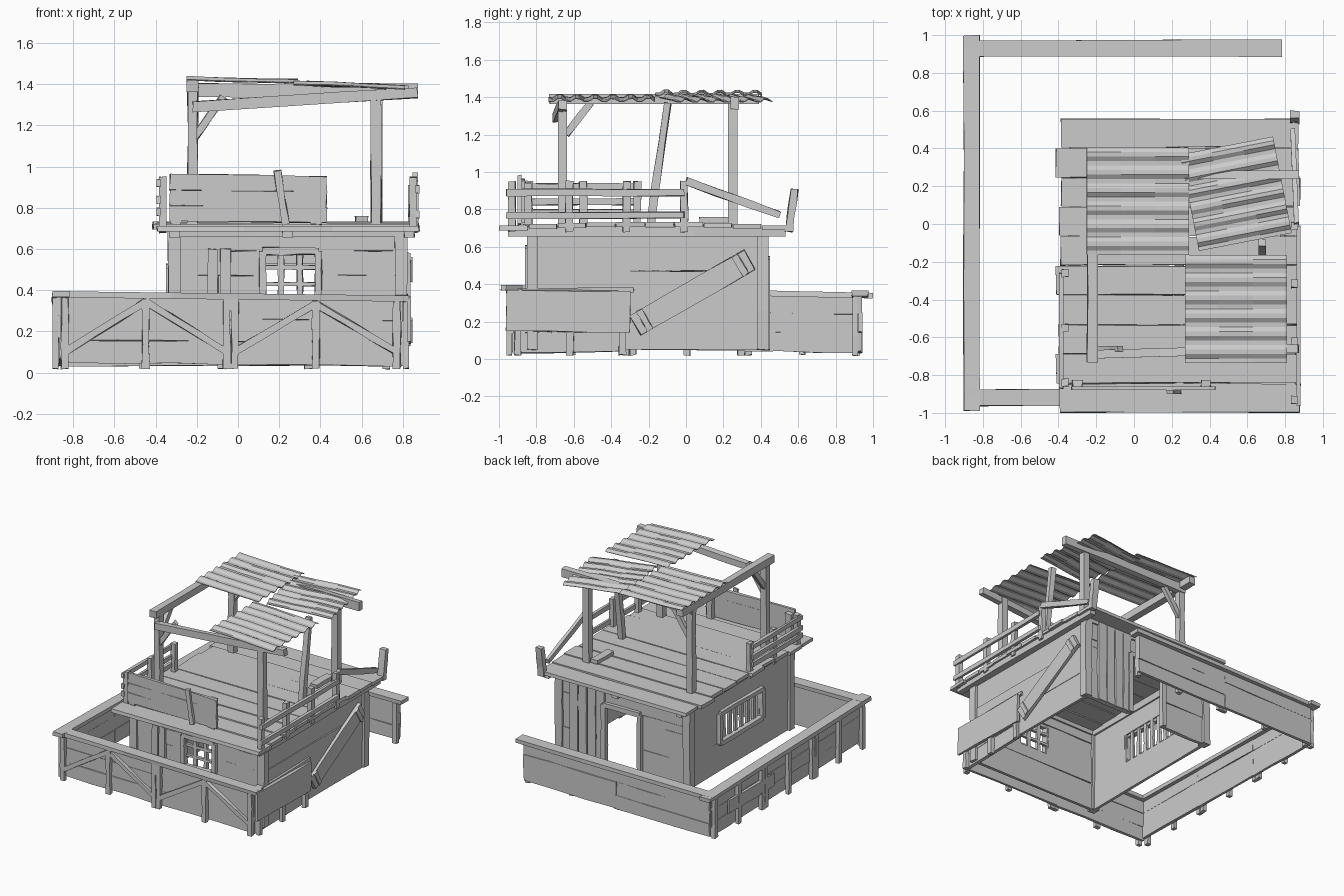
import bpy, bmesh, math, random
from mathutils import Vector, Matrix

random.seed(4)
cube = bpy.data.objects.get("Cube")
if cube:
    bpy.data.objects.remove(cube)

COLOR = (.6, .6, .6, 1)
grey = bpy.data.materials.new("weathered grey")
grey.use_nodes = True
grey.diffuse_color = COLOR
grey.node_tree.nodes["Principled BSDF"].inputs["Base Color"].default_value = COLOR

UP, LEFT, BACK = Vector((0, 0, 1)), Vector((1, 0, 0)), Vector((0, 1, 0))
RIGHT, FRONT = -LEFT, -BACK
FOOT, EAVES, DECK, CANOPY = .05, .68, .72, 1.37
house_right, house_left, house_front, house_back = -.31, .79, -.82, .41
front_right = Vector((house_right, house_front, 0))
front_left = Vector((house_left, house_front, 0))
back_right = Vector((house_right, house_back, 0))
back_left = Vector((house_left, house_back, 0))


def spread(first, last, count):
    return [first + (last - first) * i / (count - 1) for i in range(count)]


def wobble(amount):
    return random.uniform(-amount, amount)


def finish(name, bm):
    bmesh.ops.recalc_face_normals(bm, faces=bm.faces)
    mesh = bpy.data.meshes.new(name)
    bm.to_mesh(mesh)
    bm.free()
    mesh.materials.append(grey)
    obj = bpy.data.objects.new(name, mesh)
    bpy.context.collection.objects.link(obj)
    return obj


def add_plank(bm, start, end, wide=.04, thick=.03, face=UP, wear=.004):
    """Worn board between two points; its broad side looks along face."""
    start, end = Vector(start), Vector(end)
    run = (end - start).normalized()
    side = face.cross(run).normalized()
    out = run.cross(side)
    rings = []
    for t in spread(0, 1, 4):
        ring = []
        for s, o in ((-1, -1), (1, -1), (1, 1), (-1, 1)):
            across = side * (s * wide / 2 + wobble(wear)) + out * o * thick / 2
            ring.append(bm.verts.new(start.lerp(end, t) + across + run * wobble(wear)))
        rings.append(ring)
    for near, far in zip(rings, rings[1:]):
        for k in range(4):
            n = (k + 1) % 4
            bm.faces.new((near[k], near[n], far[n], far[k]))
    bm.faces.new(rings[0])
    bm.faces.new(rings[-1])


def planks(name, boards):
    bm = bmesh.new()
    for board in boards:
        add_plank(bm, *board)
    return finish(name, bm)


def upright(spot, low, high, wide=.05, thick=.05, face=BACK):
    base = Vector((spot[0], spot[1], 0))
    return (base + UP * low, base + UP * high, wide, thick, face)


def uprights(start, end, count, *shape):
    return [upright(start.lerp(end, t), *shape) for t in spread(0, 1, count)]


def wall(name, start, end, face, opening=None, bars=0, rails=0):
    """Horizontal boards, with an optional framed and barred opening."""
    run = (end - start).normalized()
    length = (end - start).length
    levels, spans, frame = spread(FOOT, EAVES, 4), [(0, length)], []
    if opening:
        first, last, low, high = opening
        levels = [z for z in levels if min(abs(z - low), abs(z - high)) > .05]
        levels = sorted(levels + [low, high])
        spans = [(0, first), (last, length)]
        p, q = start + run * first + face * .02, start + run * last + face * .02
        frame = uprights(p, q, 2, low, high, .035, .04, face)
        frame += [(p + UP * z, q + UP * z, .035, .04, face) for z in (low, high) if z > FOOT]
        inner = -face * .02
        if bars:
            frame += uprights(p + inner, q + inner, bars, low, high, .03, .02, face)
        for z in spread(low, high, rails + 2)[1:-1]:
            frame.append((p + inner + UP * z, q + inner + UP * z, .02, .02, face))
        planks(name + "_frame", frame)
    boards = []
    for low_z, high_z in zip(levels, levels[1:]):
        cut = opening and low <= (low_z + high_z) / 2 <= high
        for s, e in spans if cut else [(0, length)]:
            shift = face * wobble(.004) + UP * (low_z + high_z) / 2
            boards.append((start + run * s + shift, start + run * e + shift,
                           high_z - low_z, .025, face))
    planks(name, boards)


# House walls with windows and a doorway
wall("front_wall", front_right, front_left, FRONT, (.43, .7, .35, .59), 4, 2)
wall("right_wall", front_right, back_right, RIGHT, (.36, .88, .28, .51), 8)
wall("back_wall", back_right, back_left, BACK, (.4, .71, FOOT, .53))
wall("left_wall", front_left, back_left, LEFT)
corners = (front_right, front_left, back_right, back_left)
planks("corner_posts", [upright(c, FOOT, EAVES, .06, .06) for c in corners])
planks("back_wall_slats", uprights(back_left + RIGHT * .36 + BACK * .02,
                                   back_left + RIGHT * .13 + BACK * .02, 4,
                                   FOOT, EAVES, .07, .02))
planks("front_wall_patches", uprights(front_right + LEFT * .19 + FRONT * .02,
                                      front_right + LEFT * .25 + FRONT * .02, 2, .1, .6, .05, .02))

# Slanting board on the left wall, with a batten at each end
brace_low, brace_high = Vector((.825, -.27, .18)), Vector((.825, .34, .53))
tilt = (brace_high - brace_low).cross(LEFT).normalized() * .06
battens = [brace_low.lerp(brace_high, t) + LEFT * .015 for t in (.08, .92)]
planks("brace_board", [(brace_low, brace_high, .12, .025, LEFT)]
       + [(c - tilt, c + tilt, .035, .012, LEFT) for c in battens])

# Roof deck, slightly arched from front to back
edges = spread(-1, .56, 11)
deck = []
for near, far in zip(edges, edges[1:]):
    y = (near + far) / 2
    z = DECK - (y + .2) ** 2 / 25
    deck.append(((wobble(.015) - .4, y, z), (.87 + wobble(.01), y, z), far - near - .004, .026))
planks("deck_boards", deck)
planks("deck_joists", [((x, -.95, EAVES), (x, .53, EAVES), .05, .05) for x in (house_right, .24, .83)]
       + [((-.33, y, EAVES), (.84, y, EAVES), .05, .04) for y in (house_front, house_back)])
planks("loose_board", [((.6, .07, DECK + .025), (.6, .27, DECK + .025), .06)])

# Parapet at the front of the deck
parapet = [((-.33, -.87, z + .005), (.43, -.87, z - .005), .077, .02, FRONT) for z in spread(.77, .92, 3)]
planks("deck_parapet", parapet + [((.23, -.89, DECK), (.19, -.89, .98), .035, .02, FRONT)]
       + uprights(Vector((-.3, -.85, 0)), Vector((.38, -.85, 0)), 2, DECK, .94))


# Railings along the sides of the deck
def railing(name, x, near, far, posts, heights, face):
    start, end = Vector((x, near, 0)), Vector((x, far, 0))
    boards = uprights(start, end, posts, DECK - .04, .95, .04, .035, face)
    for z in heights:
        lift = UP * z + face * .02
        boards.append((start + lift + FRONT * .03, end + lift, .035, .022, face))
    planks(name, boards)


railing("right_railing", -.365, -.84, -.26, 3, (.78, .84, .92), RIGHT)
railing("left_railing", .85, -.93, -.01, 4, (.77, .89), LEFT)
planks("fallen_rail", [((.86, 0, .95), (.84, .5, .77), .04, .025, LEFT),
                       ((.85, .55, EAVES), (.85, .58, .91), .04, .05, LEFT)])

# Canopy frame
post_x, post_y = (-.22, .67), (-.66, .25)
planks("canopy_posts", [upright((x, y), DECK, CANOPY) for x in post_x for y in post_y]
       + [((.68, -.19, DECK), (.68, -.1, CANOPY), .04, .04, LEFT)])
planks("canopy_beams", [((-.22, -.73, CANOPY + .02), (-.22, .39, CANOPY + .02), .055, .055),
                        ((-.22, -.69, 1.29), (.87, -.66, 1.36), .05, .045, FRONT),
                        ((-.24, .26, CANOPY), (.87, .26, CANOPY), .065, .045, FRONT)])
planks("canopy_braces", [((-.22, y, 1.13), (-.07, y, 1.34), .035, .03, FRONT) for y in post_y]
       + [((-.22, -.64, 1.2), (-.22, -.51, CANOPY), .035, .03, LEFT)])


# Corrugated roof sheets, with ridges running across the model
def sheet(name, x, y, start, end, turn=0, length=.54, width=.57, waves=6):
    bm = bmesh.new()
    turned = Matrix.Rotation(math.radians(turn), 4, "Z")
    grid = []
    for t in spread(0, 1, 4):
        z = start + (end - start) * t + wobble(.004)
        row = []
        for i, v in enumerate(spread(-.5, .5, 4 * waves + 1)):
            ridge = (.015 if i % 4 > 1 else 0) + wobble(.002)
            spot = turned @ Vector(((t - .5) * length, v * width, ridge))
            row.append(bm.verts.new(spot + Vector((x, y, z))))
        grid.append(row)
    for near, far in zip(grid, grid[1:]):
        for k in range(len(near) - 1):
            bm.faces.new((near[k], far[k], far[k + 1], near[k + 1]))
    finish(name, bm).modifiers.new("thickness", "SOLIDIFY").thickness = .005


sheet("roof_sheet_back_right", .02, .12, 1.42, 1.41)
sheet("roof_sheet_back_left", .54, .16, 1.4, 1.38, turn=11, length=.5, width=.52)
sheet("roof_sheet_front", .54, -.45, 1.4, 1.38)


# Yard fence: boards, cap rail, posts and optional diagonal braces
def fence(name, start, end, face, panels, side=1, braced=False, overrun=.04, cap=.085):
    """The ends are given at the height of the cap rail."""
    run = (end - start).normalized()
    boards = [(start - run * overrun, end + run * overrun, cap, .03)]
    rows, out = 3, face * side * .025
    height = (min(start.z, end.z) - .03) / rows
    joints = [start.lerp(end, t) for t in spread(0, 1, panels + 1)]
    for p, q in zip(joints, joints[1:]):
        for k in range(rows):
            drop = UP * height * (k + .5) - face * wobble(.004)
            boards.append((p - drop, q - drop, height, .022, face))
        a, b = p + run * .02 + out, q - run * .02 + out
        middle = a.lerp(b, .5)
        for spot in (a, middle, b):
            boards.append(upright(spot, .02, spot.z - .015, .035, .03, face))
        if braced:
            for foot in (a, b):
                low = Vector((foot.x, foot.y, .1))
                boards.append((low, middle - UP * .03, .032, .025, face))
    planks(name, boards)


yard_front_right, yard_front_left = Vector((-.86, -.92, .38)), Vector((house_left, -.92, .36))
yard_back_right, yard_back_left = Vector((-.86, .93, .34)), Vector((.74, .93, .35))
fence("front_fence", yard_front_right, yard_front_left, FRONT, 2, braced=True)
fence("right_fence", yard_front_right, yard_back_right, RIGHT, 3, overrun=.07)
fence("back_fence", yard_back_right, yard_back_left, BACK, 2, side=-1)
fence("left_fence", yard_front_left, Vector((house_left, -.32, .37)), LEFT, 1, cap=.06)
planks("fence_patch_boards", [((.83, -.96, .26), (.83, -.3, .25), .22, .02, LEFT),
                              ((-.89, .75, .2), (-.89, .2, .2), .1, .015, RIGHT)])
